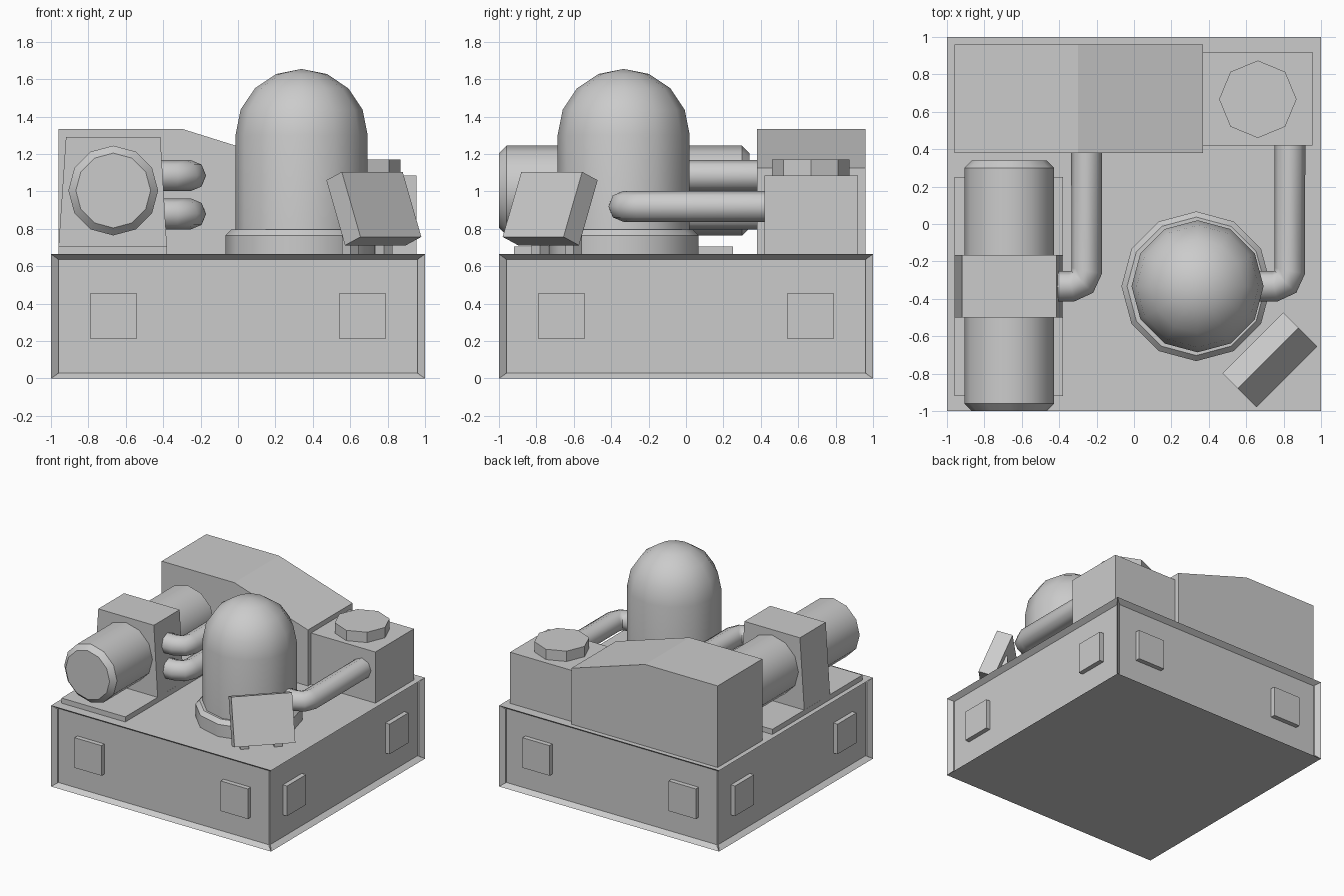
import bpy, bmesh, math
from mathutils import Matrix, Vector

if "Cube" in bpy.data.objects:
    bpy.data.objects.remove(bpy.data.objects["Cube"])

def finish(name, bm, smooth=False):
    bmesh.ops.recalc_face_normals(bm, faces=bm.faces)
    me = bpy.data.meshes.new(name)
    bm.to_mesh(me)
    bm.free()
    ob = bpy.data.objects.new(name, me)
    bpy.context.collection.objects.link(ob)
    if smooth:
        select(ob)
        bpy.ops.object.shade_smooth_by_angle(angle=math.radians(35))
    return ob

def select(ob):
    bpy.ops.object.select_all(action='DESELECT')
    ob.select_set(True)
    bpy.context.view_layer.objects.active = ob

def box(name, x, y, z, turn=0.0):
    bm = bmesh.new()
    bmesh.ops.create_cube(bm, size=1)
    c = Vector([(a[0] + a[1]) / 2 for a in (x, y, z)])
    s = [a[1] - a[0] for a in (x, y, z)]
    bm.transform(Matrix.Translation(c) @ Matrix.Rotation(turn, 4, 'Z') @ Matrix.Diagonal((*s, 1)))
    return finish(name, bm)

def prism(name, profile, a, b, matrix=Matrix()):
    """Extrude an (x, z) outline from y=a to y=b."""
    bm = bmesh.new()
    f = bm.faces.new([bm.verts.new((x, a, z)) for x, z in profile])
    new = bmesh.ops.extrude_face_region(bm, geom=[f])['geom']
    bmesh.ops.translate(bm, vec=(0, b - a, 0), verts=[v for v in new if isinstance(v, bmesh.types.BMVert)])
    bm.transform(matrix)
    return finish(name, bm)

def lathe(name, profile, sides, matrix):
    """Turn an (r, z) profile about z; both ends lie on the axis."""
    bm = bmesh.new()
    vs = [bm.verts.new((r, 0, z)) for r, z in profile]
    es = [bm.edges.new(p) for p in zip(vs, vs[1:])]
    bmesh.ops.spin(bm, geom=vs + es, cent=(0, 0, 0), axis=(0, 0, 1), angle=math.tau, steps=sides)
    bmesh.ops.remove_doubles(bm, verts=bm.verts, dist=1e-4)
    bm.transform(matrix)
    return finish(name, bm, True)

def pipe(name, points, r=0.083):
    cu = bpy.data.curves.new(name, 'CURVE')
    cu.dimensions = '3D'
    cu.bevel_depth = r
    cu.bevel_resolution = 2
    cu.use_fill_caps = True
    sp = cu.splines.new('POLY')
    sp.points.add(len(points) - 1)
    for p, co in zip(sp.points, points):
        p.co = (*co, 1)
    ob = bpy.data.objects.new(name, cu)
    bpy.context.collection.objects.link(ob)
    select(ob)
    bpy.ops.object.convert(target='MESH')
    bpy.ops.object.shade_smooth_by_angle(angle=math.radians(50))

TOP = 0.665

# Base with a recessed panel on each side
bm = bmesh.new()
bmesh.ops.create_cube(bm, size=1)
bm.transform(Matrix.Translation((0, 0, TOP / 2)) @ Matrix.Diagonal((2, 2, TOP, 1)))
bm.normal_update()
sides = [f for f in bm.faces if abs(f.normal.z) < 0.5]
bmesh.ops.inset_individual(bm, faces=sides, thickness=0.04, depth=0)
for f in sides:
    bmesh.ops.translate(bm, vec=-0.04 * f.normal, verts=f.verts)
finish("base", bm)

# Square pads in the recesses
for i in range(4):
    for s in (-1, 1):
        ob = box("side_pad", (s * 0.665 - 0.123, s * 0.665 + 0.123), (-0.998, -0.95), (0.21, 0.457))
        ob.data.transform(Matrix.Rotation(i * math.pi / 2, 4, 'Z'))

# Sloped rear housing and the smaller box beside it
prism("rear_housing", [(-0.96, TOP), (0.37, TOP), (0.37, 1.125), (-0.3, 1.335), (-0.96, 1.335)], 0.38, 0.96)
box("corner_box", (0.37, 0.955), (0.42, 0.92), (TOP, 1.085))
lathe("corner_cap", [(0, 1.08), (0.207, 1.08), (0.207, 1.17), (0, 1.17)], 8, Matrix.Translation((0.662, 0.667, 0)))

# Domed tank on a flange
at = Matrix.Translation((0.34, -0.333, 0))
R, Z = 0.353, 1.302
dome = [(R * math.cos(i * math.pi / 8), Z + R * math.sin(i * math.pi / 8)) for i in range(4)]
lathe("dome_tank", [(0, TOP), (R, TOP)] + dome + [(0, Z + R)], 12, at)
lathe("tank_flange", [(0, TOP), (0.4, TOP), (0.4, 0.765), (0.37, 0.797), (0, 0.797)], 12,
      Matrix.Translation((0.333, -0.333, 0)))

# Motor cylinder, its clamp and foot plate
lathe("motor", [(0, -1), (0.2, -1), (0.24, -0.96), (0.24, 0.3), (0.2, 0.34), (0, 0.34)], 12,
      Matrix.Translation((-0.667, 0, 1.005)) @ Matrix.Rotation(-math.pi / 2, 4, 'X'))
prism("motor_clamp", [(-0.96, 0.7), (-0.38, 0.7), (-0.415, 1.29), (-0.92, 1.29)], -0.5, -0.165)
box("motor_plate", (-0.96, -0.38), (-0.92, 0.25), (TOP, 0.707))

# Bent pipes
def bend(x, z, start, end):
    return [(start, -0.333, z), (x - 0.083, -0.333, z), (x - 0.024, -0.309, z), (x, -0.25, z), (x, end, z)]
for z in (1.085, 0.88):
    pipe("motor_pipe", bend(-0.253, z, -0.45, 0.42))
pipe("tank_pipe", bend(0.833, 0.92, 0.6, 0.45))

# Tilted control panel on two legs, facing the front right corner
corner = Matrix.Rotation(-math.pi / 4, 4, 'Z')
prism("control_panel", [(0.898, 1.06), (1.015, 1.105), (1.156, 0.757), (1.039, 0.712)], -0.23, 0.23, corner)
for s in (-1, 1):
    leg = box("panel_leg", (0.944, 1.008), (s * 0.127 - 0.032, s * 0.127 + 0.032), (TOP, 0.92))
    leg.data.transform(corner)
